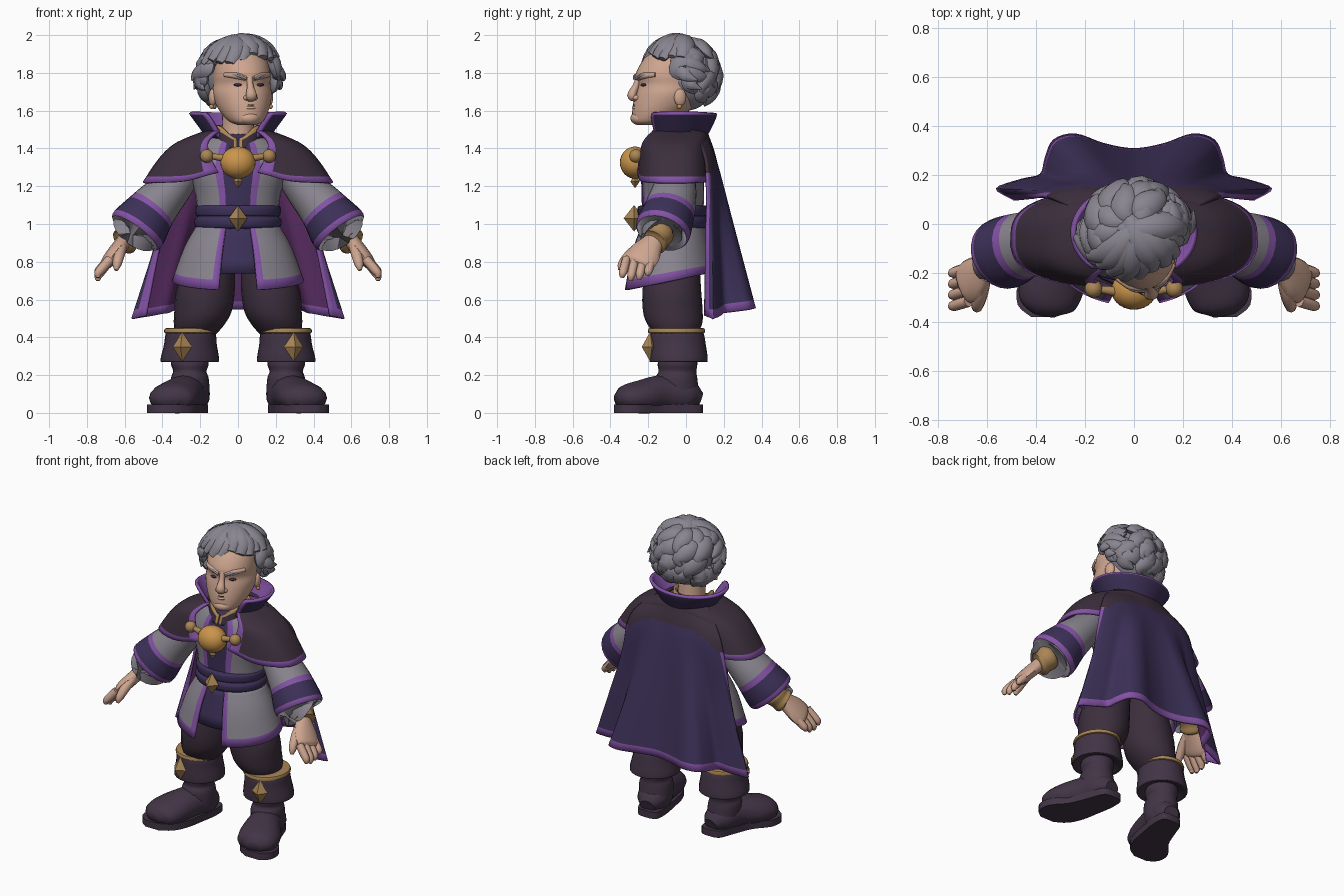
import bpy, bmesh, random
from math import sin, cos, pi, radians, exp
from mathutils import Vector, Matrix

random.seed(4)
if "Cube" in bpy.data.objects:
    bpy.data.objects.remove(bpy.data.objects["Cube"])


def material(name, *rgb):
    m = bpy.data.materials.new(name)
    m.use_nodes = True
    m.diffuse_color = (*rgb, 1)
    m.node_tree.nodes["Principled BSDF"].inputs["Base Color"].default_value = (*rgb, 1)
    return m


SKIN = material("skin", .62, .38, .28)
HAIR = material("grey hair", .25, .235, .28)
GREY = material("grey cloth", .25, .23, .27)
PLUM = material("dark plum cloth", .045, .028, .046)
BLUE = material("indigo cloth", .046, .030, .098)
TRIM = material("purple trim", .23, .085, .38)
LINING = material("magenta lining", .10, .025, .12)
GOLD = material("bright gold", .60, .30, .07)
BRASS = material("dull brass", .40, .235, .09)
LEATHER = material("boot leather", .055, .035, .062)


def spline(rows, n=4):
    """Smooth rows of numbers with n steps per segment."""
    p = [Vector(r) for r in rows]
    p = [2 * p[0] - p[1]] + p + [2 * p[-1] - p[-2]]
    out = []
    for a, b, c, d in zip(p, p[1:], p[2:], p[3:]):
        for k in range(n):
            t = k / n
            out.append(.5 * (2 * b + (c - a) * t + (2 * a - 5 * b + 4 * c - d) * t * t
                             + (3 * b - a - 3 * c + d) * t ** 3))
    return out + [p[-2]]


def sheet(bm, rows, us, fn, rule=None, closed=False):
    """Grid surface from top row to bottom row; closed ones are capped."""
    v = [[bm.verts.new(fn(u, r, j / (len(rows) - 1))) for u in us] for j, r in enumerate(rows)]
    n = len(us)
    for j in range(len(rows) - 1):
        for i in range(n if closed else n - 1):
            k = (i + 1) % n
            f = bm.faces.new((v[j][i], v[j + 1][i], v[j + 1][k], v[j][k]))
            f.material_index = rule(i, j) if rule else 0
    if closed:
        bm.faces.new(v[0])
        bm.faces.new(v[-1]).material_index = rule(0, len(rows) - 2) if rule else 0


def tube(bm, rows, n=4, sides=12, ref=(0, 1, 0), rule=None):
    """Oval tube through rows of x, y, z, radius across, radius along ref."""
    rows = spline(rows, n)
    rings = []
    for j, r in enumerate(rows):
        t = (rows[min(j + 1, len(rows) - 1)] - rows[max(j - 1, 0)]).to_3d().normalized()
        e1 = t.cross(Vector(ref)).normalized()
        rings.append((r.to_3d(), e1 * r[3], t.cross(e1) * r[4]))
    sheet(bm, rings, [2 * pi * i / sides for i in range(sides)],
          lambda u, r, t: r[0] + r[1] * cos(u) + r[2] * sin(u), rule, True)


def ball(bm, loc, scale, seg=20, rings=12, rot=0):
    m = Matrix.Translation(loc) @ Matrix.Rotation(rot, 4, 'Z') @ Matrix.Diagonal((*scale, 1))
    bmesh.ops.create_uvsphere(bm, u_segments=seg, v_segments=rings, radius=1, matrix=m)


def make(name, build, *mats, thick=0, turn=None, angle=50):
    bm = bmesh.new()
    build(bm)
    if not thick:
        bmesh.ops.recalc_face_normals(bm, faces=bm.faces)
    me = bpy.data.meshes.new(name)
    bm.to_mesh(me)
    bm.free()
    if turn:
        me.transform(turn)
    for m in mats:
        me.materials.append(m)
    me.shade_smooth()
    me.set_sharp_from_angle(angle=radians(angle))
    ob = bpy.data.objects.new(name, me)
    bpy.context.scene.collection.objects.link(ob)
    if thick:
        s = ob.modifiers.new("thickness", 'SOLIDIFY')
        s.thickness, s.offset, s.material_offset = thick, -1, 2


# Rows of a body section: z, centre y, half width, half depth, centre x
def ring(a, r, t=0, p=1):
    bent = lambda w: abs(w) ** p * (1 if w > 0 else -1)
    return (r[4] + r[2] * bent(sin(a)), r[1] - r[3] * bent(cos(a)), r[0])


def body(bm, rows, n=4, sides=32, rule=None):
    sheet(bm, spline(rows, n), [2 * pi * i / sides for i in range(sides)], ring, rule, True)


def wrap(rows, gap_top, gap_low, shift=lambda a, t: 0, trim_top=False, n=4, p=1):
    """Open garment around the body, parted at the front, with trimmed edges."""
    rows = spline(rows, n)
    us = [0, .02] + [.02 + .96 * i / 56 for i in range(1, 56)] + [.98, 1]
    edge = 0 if trim_top else len(rows) - 2

    def at(u, r, t):
        g = gap_top + (gap_low - gap_top) * t
        a = g + (2 * pi - 2 * g) * u
        return Vector(ring(a, r, t, p)) + Vector((0, 0, shift(min(a, 2 * pi - a), t)))
    return lambda bm: sheet(bm, rows, us, at, lambda i, j: int(i in (0, len(us) - 2) or j == edge))


# Torso with a trimmed front panel
angles = [0, .3, .46] + [.46 + (pi - .46) * i / 12 for i in range(1, 13)]
angles = [-a for a in angles[-2:0:-1]] + angles


def panel(i, j):
    far = max(abs(angles[i]), abs(angles[(i + 1) % len(angles)]))
    return 1 if far < .31 else 2 if far < .47 else 0


torso = [(1.48, -.05, .10, .09, 0), (1.43, -.06, .20, .14, 0), (1.3, -.07, .27, .165, 0),
         (1.15, -.07, .225, .165, 0), (.97, -.07, .21, .16, 0)]
make("tunic_body", lambda bm: sheet(bm, spline(torso), angles, ring, panel, True), GREY, BLUE, TRIM)

# Tunic skirt, front panel and sash
make("tunic_skirt", wrap([(1.0, -.07, .215, .17, 0), (.85, -.085, .285, .21, 0), (.65, -.085, .35, .25, 0)],
                         .3, .3, lambda a, t: t * .1 * (.5 - .5 * cos(a)), n=4),
     GREY, TRIM, GREY, TRIM, thick=.015)
make("front_panel", lambda bm: sheet(
    bm, spline([(1.0, -.07, .2, .165, 0), (.74, -.09, .25, .2, 0)]),
    [-.6 + .1 * i for i in range(13)], ring), BLUE, BLUE, BLUE, thick=.015)
make("sash", lambda bm: body(bm, [(1.10, -.07, .20, .16, 0), (1.09, -.07, .225, .185, 0), (1.05, -.07, .225, .185, 0),
                                  (1.04, -.07, .217, .177, 0), (1.02, -.07, .23, .19, 0), (.985, -.07, .225, .185, 0),
                                  (.97, -.07, .20, .16, 0)]), BLUE)
make("sash_buckle", lambda bm: ball(bm, (0, -.275, 1.03), (.05, .055, .07), 4, 2), BRASS, angle=5)

# Shoulder mantle and collars
make("mantle", wrap([(1.5, -.04, .15, .14, 0), (1.47, -.05, .24, .165, 0), (1.42, -.06, .345, .18, 0),
                     (1.34, -.06, .425, .19, 0), (1.222, -.06, .505, .20, 0)], .6, .11,
                    lambda a, t: .06 * t * exp(-(a / .3) ** 2), p=.72),
     PLUM, TRIM, LINING, TRIM, thick=.015)
make("high_collar", wrap([(1.585, -.035, .26, .20, 0), (1.55, -.035, .235, .19, 0),
                          (1.45, -.04, .16, .145, 0)], .75, .6, trim_top=True),
     BLUE, TRIM, TRIM, TRIM, thick=.02)
make("neck_collar", wrap([(1.525, -.08, .125, .115, 0), (1.40, -.08, .135, .135, 0)], .05, .03,
                         lambda a, t: -.07 * (1 - t) * exp(-(a / .6) ** 2), trim_top=True),
     PLUM, BRASS, PLUM, BRASS, thick=.015)


# Cape hugging the mantle, with folds spreading towards the hem
def cape(bm):
    half = [(0, .31, .55), (.12, .33, .55), (.24, .37, .555), (.33, .345, .55), (.365, .27, .54),
            (.385, .205, .53), (.46, .185, .515), (.565, .145, .5), (.49, .095, .515)]
    hem = spline([(-x, y, z) for x, y, z in half[:0:-1]] + half)
    n = len(hem) - 1
    columns = []
    for i, low in enumerate(hem):
        s = 2 * i / n - 1
        a = s * radians(65)
        top = Vector((.2 * sin(a), -.04 + .15 * cos(a), 1.5))
        upper = Vector((.34 * s, .165 - .055 * s ** 4, 1.33))
        columns.append(spline([top, upper, upper.lerp(low, .45), low], 10))

    def colour(i, j):
        if j == 29 or (j > 11 and i in (0, 1, n - 2, n - 1)):
            return 1
        return 4 if j < 7 + 6 * abs(2 * i / n - 1) ** 3 else 0
    sheet(bm, range(31), range(n, -1, -1), lambda i, j, t: columns[i][j], colour)


make("cape", cape, BLUE, TRIM, LINING, TRIM, PLUM, thick=.015)


# Clasp
def knobs(bm):
    for s in (1, -1):
        ball(bm, (.165 * s, -.265, 1.36), (.036, .036, .036))
        tube(bm, [(.08 * s, -.275, 1.35, .02, .02), (.15 * s, -.265, 1.36, .014, .014)], ref=(0, 0, 1))
    ball(bm, (0, -.27, 1.225), (.025, .025, .035), 4, 2)


make("clasp_medallion", lambda bm: ball(bm, (0, -.27, 1.325), (.093, .08, .085), 28, 16), GOLD)
make("clasp_knobs", knobs, BRASS)

# Arms and legs, built once per side
for s, side in ((1, "left"), (-1, "right")):
    def sleeve(bm):
        tube(bm, [(.25 * s, -.05, 1.31, .08, .09), (.35 * s, -.06, 1.19, .105, .115), (.45 * s, -.085, 1.08, .13, .135),
                  (.54 * s, -.125, .96, .155, .145), (.543 * s, -.127, .956, .08, .08)],
             n=5, sides=24, rule=lambda i, j: 1 if j in (10, 14, 15) else 2 if 10 < j < 14 else 0)

    def hand(bm):
        tube(bm, [(.54 * s, -.13, .98, .045, .05), (.6 * s, -.17, .91, .042, .055), (.65 * s, -.215, .85, .04, .085),
                  (.69 * s, -.245, .80, .035, .085), (.705 * s, -.255, .785, .02, .06)])
        for k, length in enumerate((.9, 1.05, 1, .8)):
            y = -.315 + .045 * k
            tube(bm, [(.675 * s, y, .815, .026, .024), (.715 * s, y - .012, .815 - .05 * length, .025, .024),
                      (.74 * s, y - .02, .815 - .085 * length, .022, .021),
                      (.74 * s, y - .024, .815 - .11 * length, .01, .01)], 3, 8)
        tube(bm, [(.61 * s, -.20, .90, .03, .03), (.625 * s, -.28, .85, .03, .03),
                  (.64 * s, -.335, .79, .025, .025), (.645 * s, -.35, .755, .01, .01)], 3, 8, (1, 0, 0))

    make(side + "_sleeve", sleeve, GREY, TRIM, BLUE)
    make(side + "_bracelet", lambda bm: tube(
        bm, [(.55 * s, -.13, .965, .07, .07), (.565 * s, -.14, .95, .078, .078), (.585 * s, -.155, .925, .07, .07),
             (.605 * s, -.17, .905, .075, .075), (.612 * s, -.175, .90, .05, .06)], 3, 16), BRASS)
    make(side + "_hand", hand, SKIN)
    make(side + "_trouser_leg", lambda bm: body(
        bm, [(.95, -.07, .10, .12, .10 * s), (.8, -.07, .125, .14, .14 * s), (.65, -.075, .155, .155, .172 * s),
             (.54, -.07, .152, .158, .185 * s), (.47, -.06, .135, .145, .205 * s), (.4, -.05, .1, .1, .23 * s)],
        sides=20), PLUM)
    make(side + "_boot_cuff", lambda bm: body(
        bm, [(.44, -.05, .10, .11, .25 * s), (.43, -.05, .13, .14, .25 * s), (.36, -.045, .14, .15, .252 * s),
             (.285, -.04, .155, .155, .255 * s), (.27, -.04, .145, .145, .255 * s), (.29, -.04, .09, .09, .255 * s)],
        sides=24), LEATHER)
    make(side + "_boot_piping", lambda bm: body(
        bm, [(.45, -.05, .11, .12, .25 * s), (.447, -.05, .137, .147, .25 * s),
             (.425, -.05, .14, .15, .25 * s), (.42, -.05, .12, .13, .25 * s)], 2), BRASS)
    make(side + "_boot_diamond", lambda bm: ball(
        bm, (.295 * s, -.19, .35), (.052, .045, .078), 4, 2, .2 * s), BRASS, angle=5)

    def boot(bm):
        body(bm, [(.32, -.04, .09, .095, .255 * s), (.26, -.045, .1, .105, .255 * s), (.22, -.045, .088, .1, .255 * s),
                  (.18, -.05, .1, .11, .255 * s), (.08, -.04, .1, .11, .25 * s), (.03, -.03, .08, .09, .25 * s)], sides=20)
        tube(bm, [(.235 * s, .075, .07, .05, .04), (.245 * s, .01, .09, .095, .085), (.28 * s, -.12, .1, .105, .1),
                  (.33 * s, -.24, .085, .13, .088), (.36 * s, -.325, .075, .115, .07),
                  (.37 * s, -.37, .065, .05, .03)], sides=16, ref=(0, 0, 1))

    def sole(bm):
        line = spline([(.235, .09, .03), (.235, .07, .07), (.25, -.02, .09), (.285, -.14, .105),
                       (.335, -.24, .135), (.36, -.33, .115), (.37, -.38, .05)], 3)
        loop = [(p[0] + p[2], p[1]) for p in line] + [(p[0] - p[2], p[1]) for p in line[::-1]]
        sheet(bm, [.045, .04, .005, 0], loop, lambda q, z, t: (q[0] * s, q[1], z), closed=True)

    make(side + "_boot", boot, LEATHER)
    make(side + "_boot_sole", sole, LEATHER)

# Head, turned slightly to its left
TURN = Matrix.Translation((.01, -.05, 0)) @ Matrix.Rotation(.25, 4, 'Z') @ Matrix.Translation((0, .05, 0))
make("neck", lambda bm: body(bm, [(1.62, -.07, .085, .085, 0), (1.5, -.06, .085, .085, 0),
                                  (1.40, -.06, .11, .1, 0)]), SKIN)


def head(bm):
    body(bm, [(1.95, -.05, .07, .08, 0), (1.92, -.05, .11, .13, 0), (1.86, -.07, .14, .165, 0),
              (1.79, -.09, .15, .18, 0), (1.74, -.09, .15, .17, 0), (1.69, -.1, .156, .172, 0),
              (1.63, -.12, .142, .165, 0), (1.575, -.155, .115, .135, 0), (1.54, -.185, .085, .1, 0),
              (1.525, -.2, .05, .06, 0)])
    ball(bm, (0, -.25, 1.56), (.058, .05, .037))
    ball(bm, (0, -.272, 1.615), (.036, .02, .011))
    tube(bm, [(0, -.255, 1.785, .018, .015), (0, -.272, 1.73, .018, .018), (0, -.295, 1.68, .03, .024),
              (0, -.275, 1.655, .02, .01)])
    for s in (1, -1):
        ball(bm, (.155 * s, -.07, 1.67), (.02, .033, .046))
        ball(bm, (.022 * s, -.275, 1.668), (.016, .02, .014))
        tube(bm, [(.02 * s, -.262, 1.772, .014, .014), (.07 * s, -.243, 1.785, .017, .017),
                  (.12 * s, -.195, 1.79, .012, .012)], ref=(0, 0, 1))


def face_lines(bm):
    tube(bm, [(-.05, -.268, 1.628, .002, .002), (0, -.284, 1.63, .003, .003), (.05, -.268, 1.634, .002, .002)],
         ref=(0, 0, 1))
    for s in (1, -1):
        ball(bm, (.062 * s, -.247, 1.737), (.022, .01, .008), rot=.35 * s)


def brows(bm):
    for s in (1, -1):
        tube(bm, [(.022 * s, -.277, 1.768, .006, .006), (.07 * s, -.258, 1.787, .007, .007),
                  (.125 * s, -.2, 1.79, .004, .004)], ref=(0, 0, 1), sides=8)


# Swept-back hair built from flat, wavy, overlapping locks
def lock(bm, az, el, daz, rise, r, lift, push=0, wave=7):
    rows = []
    for k, w in enumerate((.5, .95, 1.1, 1, .7, .1)):
        t = k / 5
        a, e = radians(az + daz * t + wave * sin(2 * pi * t)), radians(el + rise * t)
        f = 1 + lift * t * t + push * (1 - t) ** 2
        rows.append((.2 * cos(e) * sin(a) * f, -.025 - .18 * cos(e) * cos(a) * f,
                     1.785 + .185 * sin(e) * f, r * w * 1.25, r * w * .8))
    a, e = radians(az + daz / 2), radians(el + rise / 2)
    tube(bm, rows, 3, 8, (cos(e) * sin(a), -cos(e) * cos(a), sin(e)))


def hair(bm):
    ball(bm, (0, .0, 1.785), (.175, .165, .185), 32, 20)
    wob = lambda k: random.uniform(-k, k)
    # Crown, side and nape tiers
    for el, first, step, fall in ((80, 90, 30, -58), (48, 78, 26, -50), (18, 80, 23, -40), (-10, 104, 19, -38)):
        for az in range(first, 365 - first, step):
            lock(bm, az + wob(8), el + wob(7), 14 + wob(32), fall + wob(9), .038 + wob(.008), .1 + wob(.08))
    # Long front locks sweep up from a side parting and over the crown
    for az in (-74, -58, -42, -26, -9, 9, 26, 42, 58, 74):
        lock(bm, az, 22 + wob(5) + 6 * (az > 0), 12 + wob(8), 92 + wob(10), .042 + wob(.006), .02, .14, 3)
    # Side locks sweep back from the temples
    for s in (1, -1):
        for el in (46, 30, 14):
            lock(bm, 58 * s, el, 62 * s, -16 + wob(8), .038, .12, .02, 0)
        lock(bm, 64 * s, 20, 32 * s, -26, .034, .28)
        lock(bm, 76 * s, 2, 28 * s, -20, .03, .26)


make("head", head, SKIN, turn=TURN)
make("eyes_and_mouth", face_lines, PLUM, turn=TURN)
make("eyebrows", brows, HAIR, turn=TURN)
make("hair", hair, HAIR, turn=TURN)
make("earrings", lambda bm: [ball(bm, (.16 * s, -.075, 1.622), (.013, .013, .013)) for s in (1, -1)], GOLD, turn=TURN)
